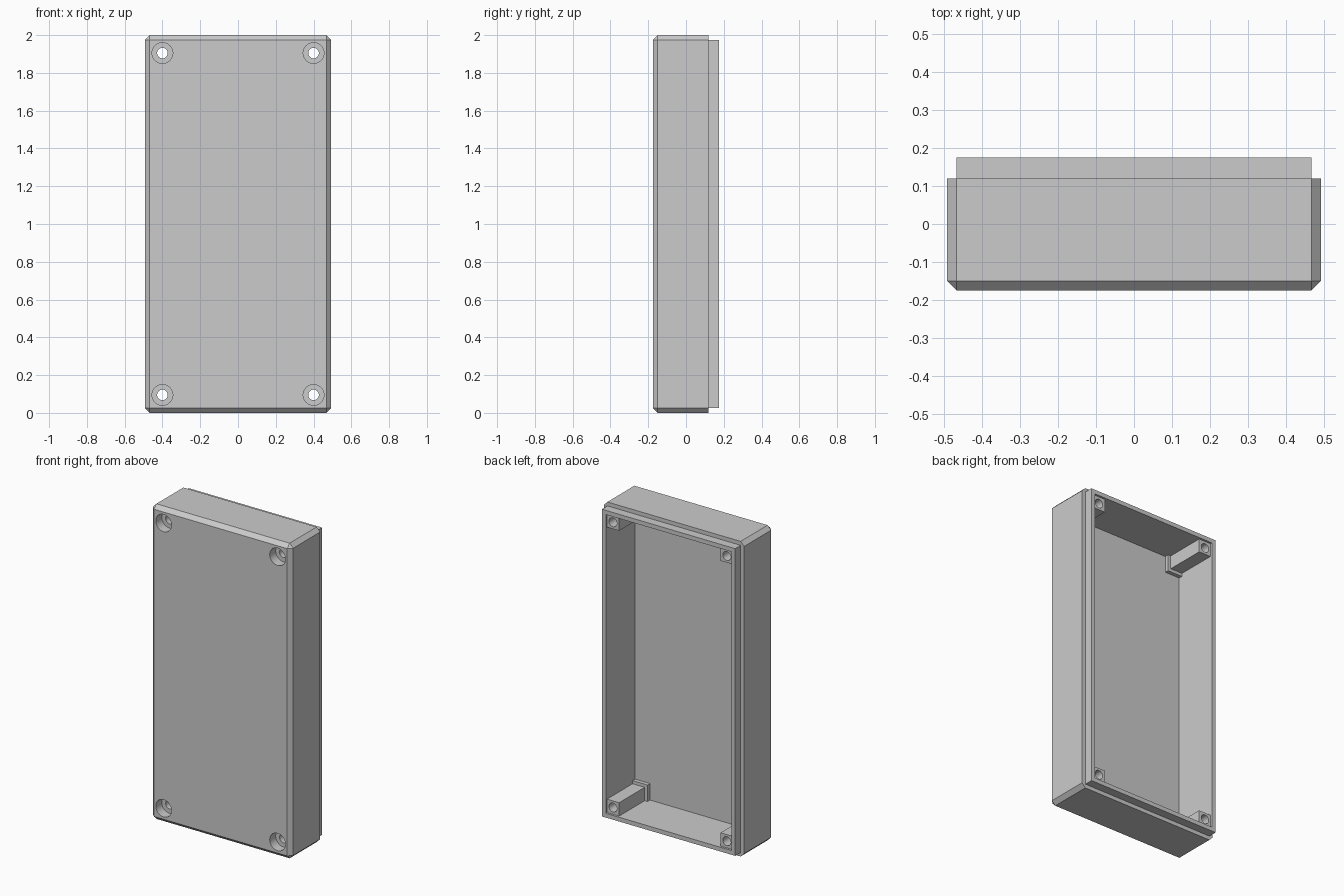
import bpy, bmesh, math
from mathutils import Matrix, Vector

cube = bpy.data.objects.get("Cube")
if cube:
    bpy.data.objects.remove(cube, do_unlink=True)

grey = bpy.data.materials.new("plain grey")
grey.use_nodes = True
colour = (0.6, 0.6, 0.6, 1)
grey.diffuse_color = colour
grey.node_tree.nodes["Principled BSDF"].inputs["Base Color"].default_value = colour

HALF_W, CHAMFER, WALL = 0.493, 0.025, 0.052
FRONT, RIM, BACK, FLOOR = -0.175, 0.12, 0.175, -0.119
HOLE_X, HOLE_Z = 0.4, 0.905       # screw centres, measured from the middle


def finish(name, bm):
    bmesh.ops.recalc_face_normals(bm, faces=bm.faces)
    mesh = bpy.data.meshes.new(name)
    bm.to_mesh(mesh)
    bm.free()
    mesh.materials.append(grey)
    obj = bpy.data.objects.new(name, mesh)
    bpy.context.collection.objects.link(obj)
    return obj


def box(name, low, high, chamfer=0):
    bm = bmesh.new()
    low, high = Vector(low), Vector(high)
    place = Matrix.Translation((low + high) / 2) @ Matrix.Diagonal((*(high - low), 1))
    bmesh.ops.create_cube(bm, size=1, matrix=place)
    if chamfer:
        # every edge except those round the open back
        edges = [e for e in bm.edges if min(v.co.y for v in e.verts) < high.y - 0.01]
        bmesh.ops.bevel(bm, geom=edges, offset=chamfer, offset_type='OFFSET',
                        segments=1, affect='EDGES')
    return finish(name, bm)


def rod(name, x, z, radius, y0, y1):
    bm = bmesh.new()
    place = Matrix.Translation((x, (y0 + y1) / 2, z)) @ Matrix.Rotation(math.pi / 2, 4, 'X')
    bmesh.ops.create_cone(bm, cap_ends=True, segments=32, radius1=radius,
                          radius2=radius, depth=y1 - y0, matrix=place)
    return finish(name, bm)


def combine(obj, tool, operation='DIFFERENCE'):
    mod = obj.modifiers.new("combine", 'BOOLEAN')
    mod.operation, mod.solver, mod.object = operation, 'EXACT', tool
    bpy.context.view_layer.objects.active = obj
    bpy.ops.object.modifier_apply(modifier=mod.name)
    bpy.data.objects.remove(tool, do_unlink=True)


def smooth(obj):
    bpy.ops.object.select_all(action='DESELECT')
    obj.select_set(True)
    bpy.context.view_layer.objects.active = obj
    bpy.ops.object.shade_smooth_by_angle(angle=math.radians(30))


# Chamfered tray with a stepped lip and hollow inside
shell = box("enclosure_shell", (-HALF_W, FRONT, 0), (HALF_W, RIM, 2), CHAMFER)
lip = box("lip", (CHAMFER - HALF_W, 0, CHAMFER), (HALF_W - CHAMFER, BACK, 2 - CHAMFER))
combine(shell, lip, 'UNION')
inner_x, inner_z = HALF_W - WALL, 1 - WALL
cavity = box("cavity", (-inner_x, FLOOR, 1 - inner_z), (inner_x, BACK + 0.1, 1 + inner_z))
combine(shell, cavity)

# Corner screw posts, their stepped feet and counterbored holes
for side, sx in (("left", 1), ("right", -1)):
    for level, sz in (("upper", 1), ("lower", -1)):
        x, z = sx * HOLE_X, 1 + sz * HOLE_Z

        def corner_block(name, size, end):
            xs = sorted((sx * inner_x, sx * (inner_x - size)))
            zs = sorted((1 + sz * inner_z, 1 + sz * (inner_z - size)))
            return box(name, (xs[0], FLOOR, zs[0]), (xs[1], end, zs[1]))

        post = corner_block(f"{level}_{side}_screw_post", 0.085, BACK - 0.013)
        foot = corner_block("foot", 0.105, FLOOR + 0.025)
        combine(post, foot, 'UNION')
        for part in (shell, post):
            combine(part, rod("hole", x, z, 0.028, FRONT - 0.1, BACK + 0.1))
            combine(part, rod("counterbore", x, z, 0.055, FRONT - 0.1, FRONT + 0.06))
        smooth(post)
smooth(shell)
